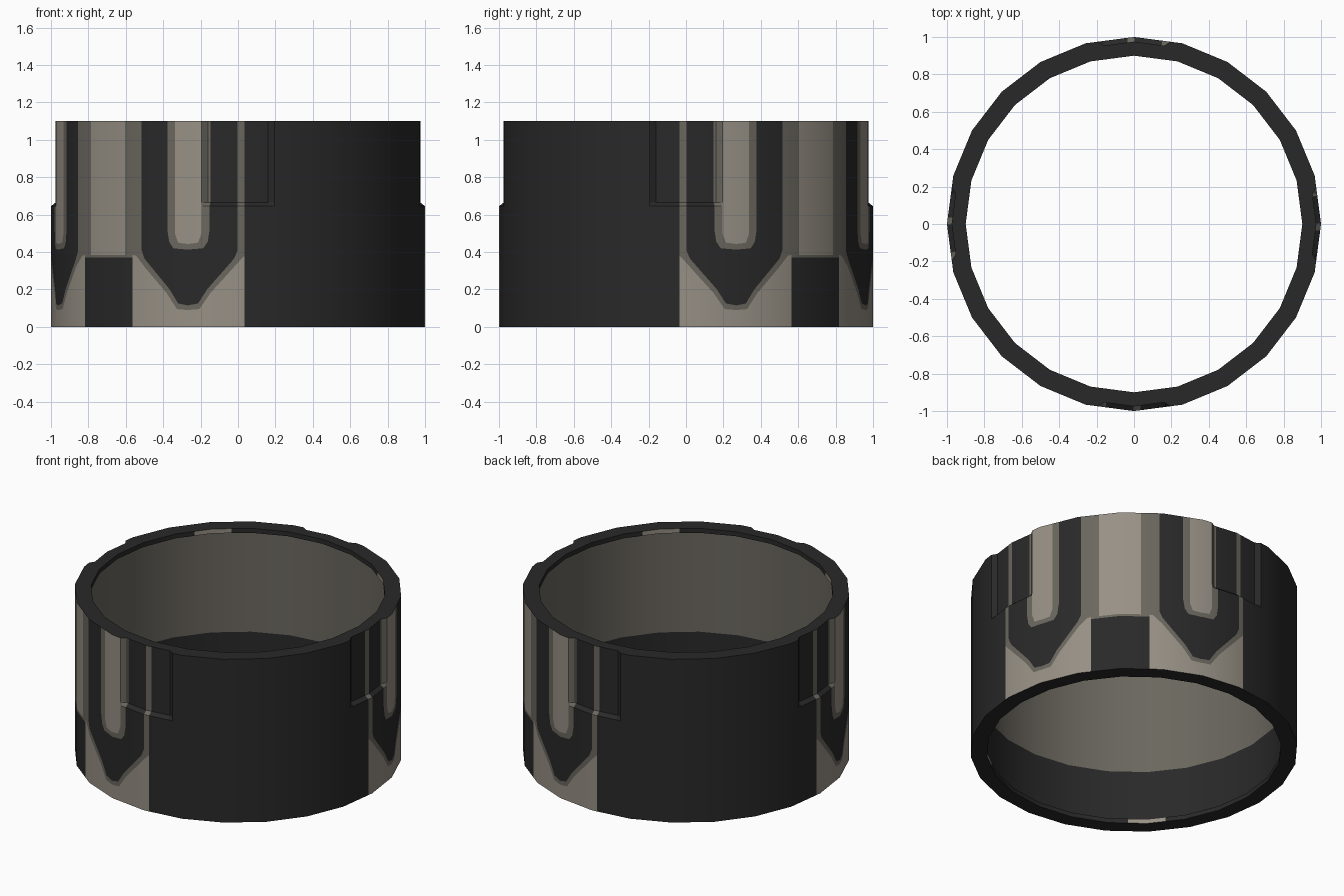
import bpy, bmesh, math
from mathutils import Vector

if "Cube" in bpy.data.objects:
    bpy.data.objects.remove(bpy.data.objects["Cube"])

H, LIP_R, INNER_R, LIP_H, SPLIT = 1.1, 0.9, 0.94, 0.03, 0.385
DIAGS = (45, 225)                 # quadrants carrying the painted pattern
NOTCHES = (0, 90, 180, 270)
SHIELD = 29.4                     # degrees from the diagonal to each shield
DARK, MID, LIGHT = 0, 1, 2

# painted outlines: (degrees from the shield axis, lower edge height)
SHIELD_OUT = [(0, .09), (3.6, .095), (7, .18), (16.2, .355), (17.6, .38), (19, .385)]
SHIELD_IN = [(0, .115), (3.2, .125), (6, .2), (14.4, .365), (15.5, .41)]
FINGER_OUT = [(0, .413), (4.8, .42), (6.2, .455), (6.8, .52)]
FINGER_IN = [(0, .443), (3.2, .45), (4.3, .5)]
PROFILES = (SHIELD_OUT, SHIELD_IN, FINGER_OUT, FINGER_IN)


def material(name, rgb):
    m = bpy.data.materials.new(name)
    m.diffuse_color = (*rgb, 1)
    m.use_nodes = True
    m.node_tree.nodes["Principled BSDF"].inputs["Base Color"].default_value = m.diffuse_color
    return m


def wrap180(a):
    return (a + 180) % 360 - 180


def radius(a):
    """Radius of a 24-sided ring with a corner at angle 0."""
    return math.cos(math.radians(7.5)) / math.cos(math.radians(a % 15 - 7.5))


def notch_depth(a, z):
    d = min(abs(wrap180(a - n)) for n in NOTCHES)
    return .025 * max(0, min(1, (11.3 - d) / 1.7, (z - .645) / .02))


def above(profile, s, z):
    for (x0, z0), (x1, z1) in zip(profile, profile[1:]):
        if x0 <= s <= x1:
            return z > z0 + (z1 - z0) * (s - x0) / (x1 - x0)
    return False


def paint(a, z):
    u = min(abs(wrap180(a - d)) for d in DIAGS)
    if u > 47:
        return DARK
    if u < 10.4:                                   # middle column
        if z < .37:
            return DARK
        return LIGHT if u < 7.4 and z > .385 else MID
    s = abs(u - SHIELD)
    for profile, colour in ((FINGER_IN, LIGHT), (FINGER_OUT, MID),
                            (SHIELD_IN, DARK), (SHIELD_OUT, MID)):
        if above(profile, s, z):
            return colour
    return LIGHT


# unrolled outer wall: x = degrees, z = height
xs = {float(-60 + 15 * i) for i in range(25)}
for n in NOTCHES:
    xs |= {n + k for k in (-11.3, -9.6, 9.6, 11.3)}
    xs |= {n + 45 + k for k in (-7.4, 7.4) if n < 270} | {-45 - 7.4, -45 + 7.4}
segments = []
for d in DIAGS:
    for side in (-1, 1):
        xs |= {d + side * k for k in (10.4, 47)}
        for flip in (-1, 1):
            for prof in PROFILES:
                pts = [(d + side * SHIELD + flip * s, z) for s, z in prof]
                xs |= {p[0] for p in pts}
                segments += list(zip(pts, pts[1:]))
xs = sorted({round(x, 3) for x in xs})
zs = [0, .37, .385, .645, .665, H]

bm = bmesh.new()
grid = [[bm.verts.new((x, 0, z)) for z in zs] for x in xs]
for c0, c1 in zip(grid, grid[1:]):
    for j in range(len(zs) - 1):
        bm.faces.new((c0[j], c1[j], c1[j + 1], c0[j + 1]))

# cut the slanted outline edges, each only inside its own span
for (x0, z0), (x1, z1) in segments:
    lo, hi = min(x0, x1), max(x0, x1)
    faces = [f for f in bm.faces if lo < f.calc_center_median().x < hi]
    geom = set(faces)
    for f in faces:
        geom |= set(f.edges) | set(f.verts)
    bmesh.ops.bisect_plane(bm, geom=list(geom), dist=1e-5, plane_co=(x0, 0, z0),
                           plane_no=Vector((z1 - z0, 0, x0 - x1)).normalized())

for f in bm.faces:
    c = f.calc_center_median()
    f.material_index = paint(c.x, c.z)

# roll the strip into the ring, pressing in the four notches
for v in bm.verts:
    a, z = v.co.x, v.co.z
    r = radius(a) - notch_depth(a, z)
    t = math.radians(a)
    v.co = (r * math.cos(t), r * math.sin(t), z)
bmesh.ops.remove_doubles(bm, verts=bm.verts, dist=1e-5)


def extrude(edges, scale, z, colour):
    """Extrude a boundary loop to a 24-gon of the given size and height."""
    ret = bmesh.ops.extrude_edge_only(bm, edges=edges)["geom"]
    for v in (g for g in ret if isinstance(g, bmesh.types.BMVert)):
        t = math.atan2(v.co.y, v.co.x)
        r = scale * radius(math.degrees(t))
        v.co = (r * math.cos(t), r * math.sin(t), z)
    for f in (g for g in ret if isinstance(g, bmesh.types.BMFace)):
        f.material_index = colour
    return [g for g in ret if isinstance(g, bmesh.types.BMEdge)]


# rims, inner lips and the recessed two-coloured inner wall
for height, inward, colour in ((H, -LIP_H, MID), (0, LIP_H, DARK)):
    edge = [e for e in bm.edges if e.is_boundary
            and all(abs(v.co.z - height) < 1e-4 for v in e.verts)]
    edge = extrude(edge, LIP_R, height, DARK)
    edge = extrude(edge, LIP_R, height + inward, DARK)
    for e in edge:                                 # light patches on the lip
        mid = (e.verts[0].co + e.verts[1].co) / 2
        a = math.degrees(math.atan2(mid.y, mid.x))
        if abs(a % 90 - 45) < 7.4:
            e.link_faces[0].material_index = LIGHT
    edge = extrude(edge, INNER_R, height + inward, DARK)
    extrude(edge, INNER_R, SPLIT, colour)
bmesh.ops.remove_doubles(bm, verts=bm.verts, dist=1e-5)
bmesh.ops.recalc_face_normals(bm, faces=bm.faces)

mesh = bpy.data.meshes.new("ring_band")
bm.to_mesh(mesh)
bm.free()
ring = bpy.data.objects.new("ring_band", mesh)
bpy.context.collection.objects.link(ring)
for m in (material("charcoal", (.022, .022, .022)),
          material("grey_brown", (.145, .135, .112)),
          material("warm_grey", (.31, .28, .235))):
    mesh.materials.append(m)

# round shading on the walls, flat on rims and notch slopes
for p in mesh.polygons:
    p.use_smooth = True
normals = [None] * len(mesh.loops)
for p in mesh.polygons:
    for li in p.loop_indices:
        co = mesh.vertices[mesh.loops[li].vertex_index].co
        rad = Vector((co.x, co.y, 0)).normalized()
        dot = rad.dot(p.normal)
        normals[li] = rad * math.copysign(1, dot) if abs(dot) > .98 else p.normal.copy()
mesh.normals_split_custom_set(normals)
